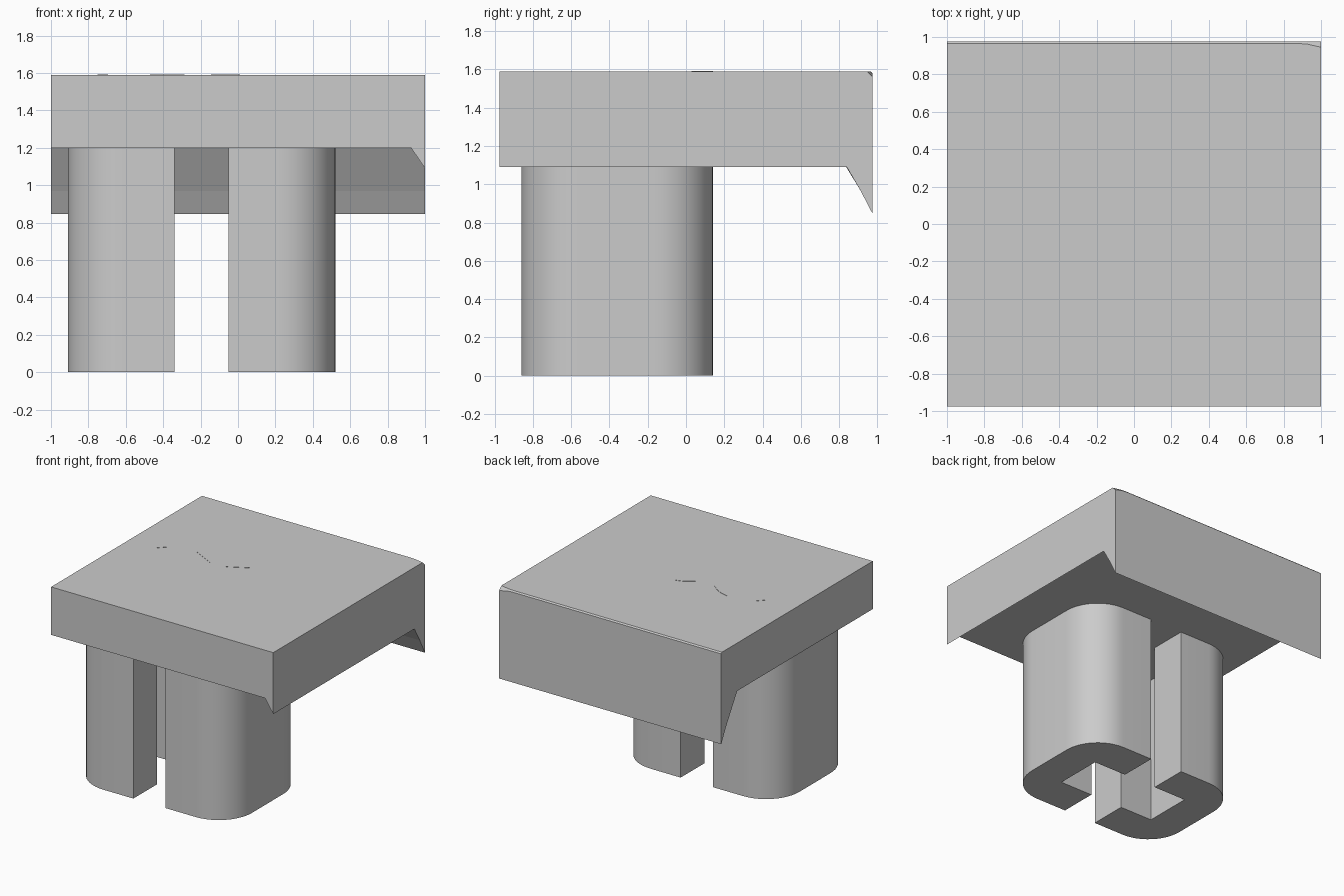
import bpy, bmesh
from math import sin, cos, pi, radians

if "Cube" in bpy.data.objects:
    bpy.data.objects.remove(bpy.data.objects["Cube"], do_unlink=True)

grey = bpy.data.materials.new("plain grey")
grey.use_nodes = True
grey.diffuse_color = (0.6, 0.6, 0.6, 1)
grey.node_tree.nodes["Principled BSDF"].inputs["Base Color"].default_value = (0.6, 0.6, 0.6, 1)


def loft(name, rings, smooth=False):
    """Skin matching closed rings of points and cap both ends."""
    bm = bmesh.new()
    rows = [[bm.verts.new(p) for p in ring] for ring in rings]
    n = len(rows[0])
    for a, b in zip(rows, rows[1:]):
        for i in range(n):
            j = (i + 1) % n
            bm.faces.new((a[i], a[j], b[j], b[i]))
    bm.faces.new(rows[0])
    bm.faces.new(rows[-1])
    bmesh.ops.recalc_face_normals(bm, faces=bm.faces)
    mesh = bpy.data.meshes.new(name)
    bm.to_mesh(mesh)
    bm.free()
    obj = bpy.data.objects.new(name, mesh)
    bpy.context.collection.objects.link(obj)
    mesh.materials.append(grey)
    if smooth:
        bpy.ops.object.select_all(action='DESELECT')
        obj.select_set(True)
        bpy.context.view_layer.objects.active = obj
        bpy.ops.object.shade_smooth_by_angle(angle=radians(30))
    return obj


# Slab with a deep back lip, a shallow lip on one side and a chamfered back edge
TOP, BACK = 1.59, 0.975


def slab_section(x, floor, lip_start, chamfer):
    profile = [(-BACK, TOP), (-BACK, floor), (lip_start, floor),
               ((lip_start + 0.91) / 2, (floor + 0.97) / 2), (0.91, 0.97),
               (BACK, 0.845), (BACK, TOP - chamfer), (BACK - chamfer, TOP)]
    return [(x, y, z) for y, z in profile]


loft("slab", [slab_section(-1, 1.2, 0.77, 0.01),
              slab_section(0.88, 1.2, 0.77, 0.01),
              slab_section(0.925, 1.2, 0.77, 0.013),
              slab_section(1, 1.09, 0.84, 0.03)])

# Two mirrored C-shaped legs with rounded outer corners
CX, CY = -0.195, -0.36
HALF_W, HALF_D, RADIUS = 0.715, 0.5, 0.3
GAP, INNER_X, INNER_Y = 0.145, 0.435, 0.195


def c_outline():
    pts = [(GAP, -HALF_D)]
    for side, start in ((-1, -pi / 2), (1, 0)):
        for k in range(13):
            a = start + k / 12 * pi / 2
            pts.append((HALF_W - RADIUS + RADIUS * cos(a),
                        side * (HALF_D - RADIUS) + RADIUS * sin(a)))
    return pts + [(GAP, HALF_D), (GAP, INNER_Y), (INNER_X, INNER_Y),
                  (INNER_X, -INNER_Y), (GAP, -INNER_Y)]


for name, s in (("left_leg", 1), ("right_leg", -1)):
    loft(name, [[(CX + s * x, CY + y, z) for x, y in c_outline()] for z in (0, 1.21)],
         smooth=True)

# Thin curved slivers on the top surface
for i, (x0, y0, x1, y1, bulge) in enumerate(((-0.47, 0.14, -0.285, 0.045, 0.02),
                                             (-0.145, 0.05, 0.01, 0.135, 0.018),
                                             (-0.75, 0.03, -0.695, 0.085, 0.003))):
    ring = [(x0 + (x1 - x0) * t, y0 + (y1 - y0) * t + bulge * sin(pi * t))
            for t in [k / 8 for k in range(9)]]
    loft(f"top_sliver_{i + 1}", [[(x, y, z) for x, y in ring] for z in (TOP - 0.002, TOP + 0.002)])
